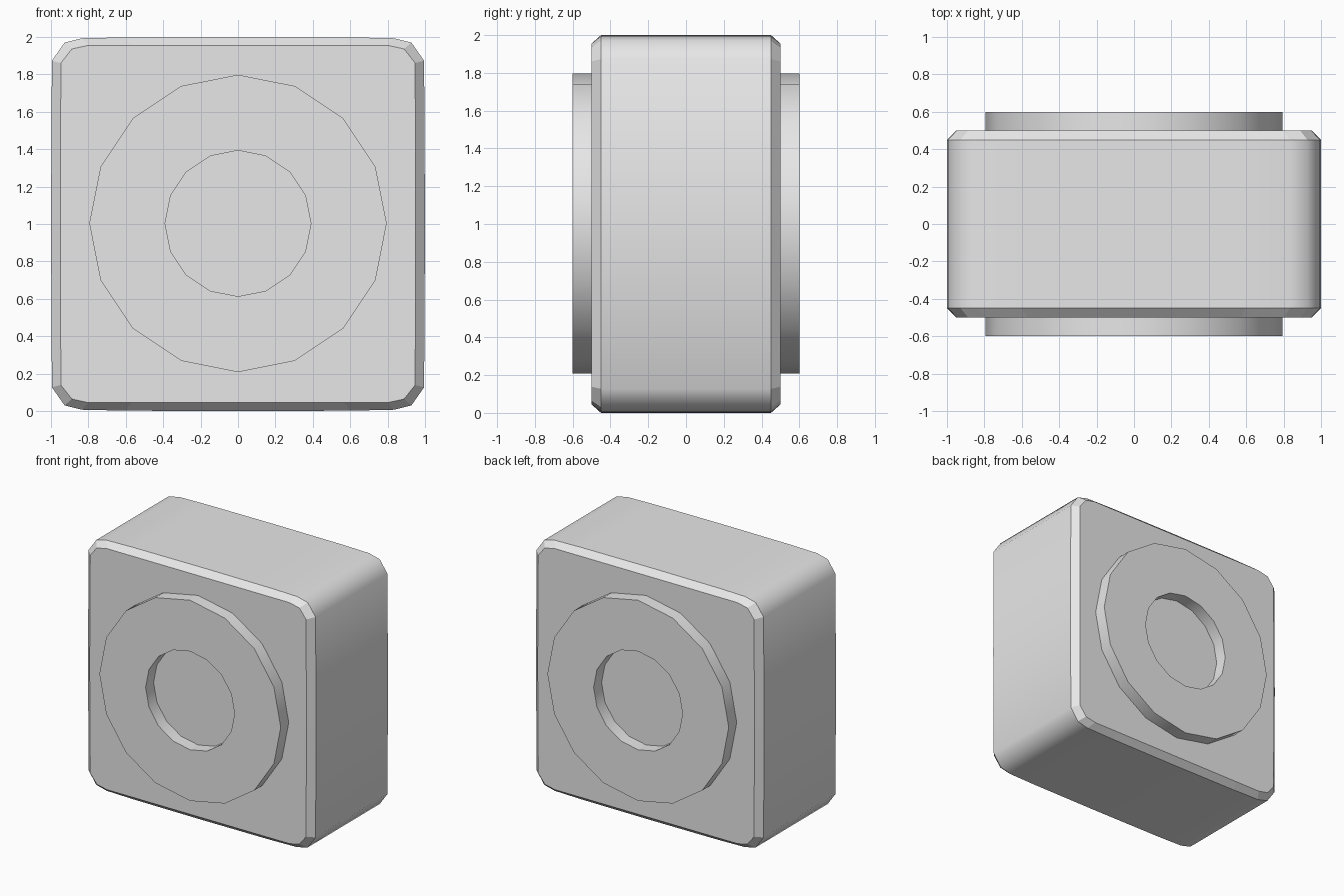
import bpy, bmesh, math

if "Cube" in bpy.data.objects:
    bpy.data.objects.remove(bpy.data.objects["Cube"])

grey = bpy.data.materials.new("light_grey")
grey.diffuse_color = (0.8, 0.8, 0.8, 1)
grey.use_nodes = True
grey.node_tree.nodes["Principled BSDF"].inputs["Base Color"].default_value = grey.diffuse_color


def finish(bm, name):
    bmesh.ops.recalc_face_normals(bm, faces=bm.faces)
    me = bpy.data.meshes.new(name)
    bm.to_mesh(me)
    bm.free()
    me.materials.append(grey)
    ob = bpy.data.objects.new(name, me)
    bpy.context.collection.objects.link(ob)
    return ob


def loft(bm, rings, smooth):
    """Join neighbouring closed rings; smooth holds one flag per band."""
    for a, b, s in zip(rings, rings[1:], smooth):
        n = len(a)
        for i in range(n):
            j = (i + 1) % n
            bm.faces.new((a[i], a[j], b[j], b[i])).smooth = s


def mirrored(quarter):
    """Complete a profile from its upper right quarter."""
    half = quarter + [(-x, z) for x, z in quarter[-2::-1]]
    return half + [(x, -z) for x, z in half[-2:0:-1]]


# Rounded square body with chamfered front and back rims
outer = mirrored([(1, 0), (0.995, 0.873), (0.927, 0.97), (0.834, 0.993), (0.6, 0.998), (0, 1)])
inner = mirrored([(0.95, 0), (0.947, 0.861), (0.888, 0.936), (0.80, 0.955), (0.57, 0.955), (0, 0.955)])
bm = bmesh.new()
rings = [[bm.verts.new((x, y, z + 1)) for x, z in prof]
         for prof, y in ((inner, -0.5), (outer, -0.45), (outer, 0.45), (inner, 0.5))]
loft(bm, rings, (False, True, False))
bm.faces.new(rings[0])
bm.faces.new(rings[-1])
finish(bm, "body")


# Raised sixteen-sided rings on the front and back
def circle(bm, r, y):
    return [bm.verts.new((r * math.cos(i * math.pi / 8), y, 1.003 + r * math.sin(i * math.pi / 8)))
            for i in range(16)]


for name, s in (("front_ring", -1), ("back_ring", 1)):
    bm = bmesh.new()
    rings = [circle(bm, r, s * y) for r, y in ((0.795, 0.5), (0.795, 0.6), (0.39, 0.6), (0.39, 0.5))]
    loft(bm, rings, (True, False, True))
    finish(bm, name)
    # open-ended shells: make the raised face point outward
    me = bpy.data.objects[name].data
    cap = max(me.polygons, key=lambda p: abs(p.normal.y))
    if cap.normal.y * s < 0:
        me.flip_normals()
